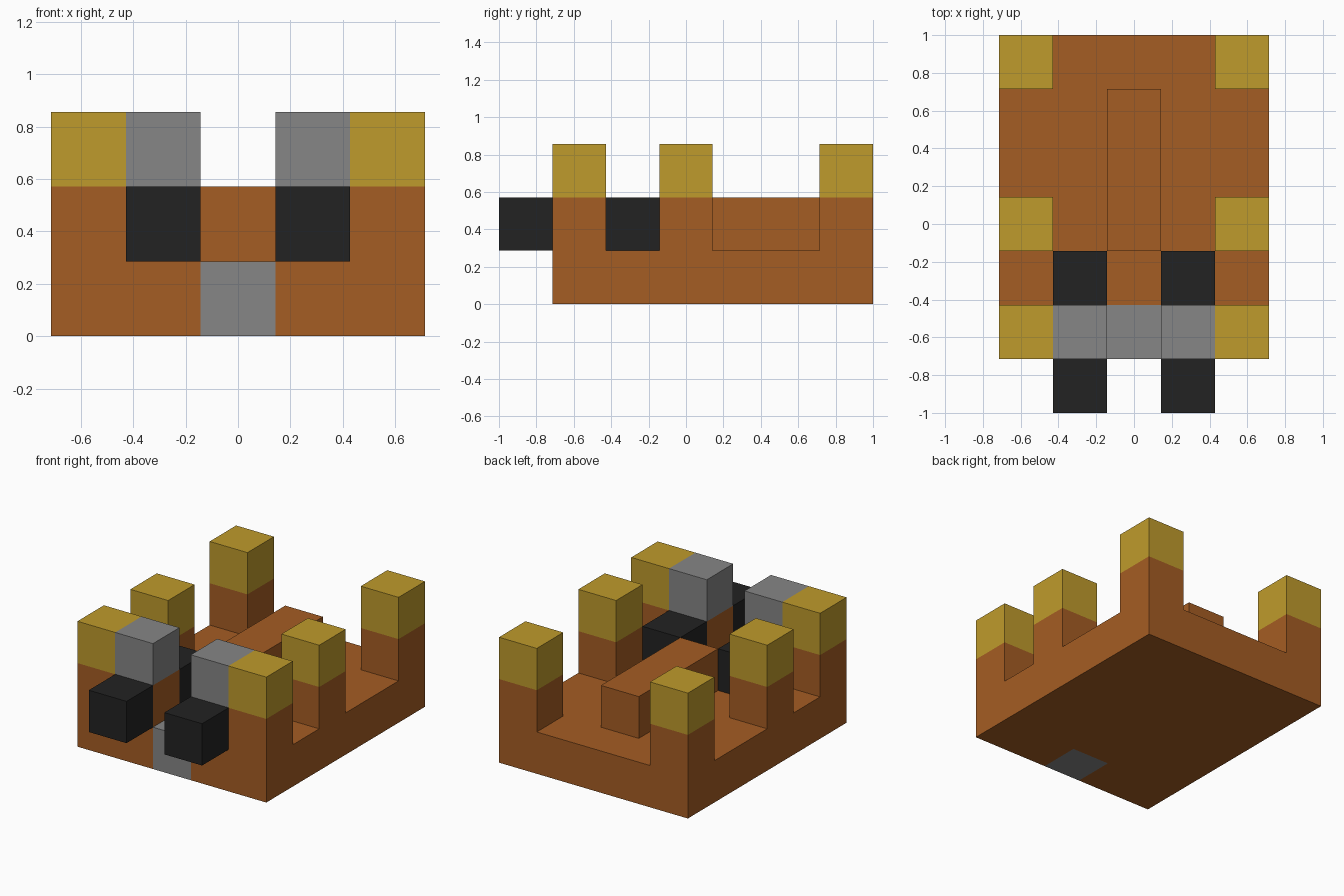
import bpy
import bmesh

if "Cube" in bpy.data.objects:
    bpy.data.objects.remove(bpy.data.objects["Cube"], do_unlink=True)

U = 2 / 7  # edge of one block; the model is 5 x 7 x 3 blocks


def material(name, r, g, b):
    m = bpy.data.materials.new(name)
    m.use_nodes = True
    m.diffuse_color = (r, g, b, 1)
    m.node_tree.nodes["Principled BSDF"].inputs["Base Color"].default_value = (r, g, b, 1)
    return m


orange = material("burnt orange", 0.376, 0.109, 0.017)
gold = material("gold", 0.520, 0.328, 0.025)
grey = material("mid grey", 0.238, 0.238, 0.238)
black = material("soft black", 0.016, 0.016, 0.016)


def prism(name, outline, bottom, top, mat):
    """Extrude a counter-clockwise outline, given in blocks, from bottom to top."""
    bm = bmesh.new()
    # x is counted from the centre line, y from the front end
    verts = [bm.verts.new((x * U, y * U - 1, bottom * U)) for x, y in outline]
    face = bm.faces.new(verts)
    ext = bmesh.ops.extrude_face_region(bm, geom=[face])["geom"]
    moved = [v for v in ext if isinstance(v, bmesh.types.BMVert)]
    bmesh.ops.translate(bm, verts=moved, vec=(0, 0, (top - bottom) * U))
    bmesh.ops.recalc_face_normals(bm, faces=bm.faces[:])
    mesh = bpy.data.meshes.new(name)
    bm.to_mesh(mesh)
    bm.free()
    mesh.materials.append(mat)
    obj = bpy.data.objects.new(name, mesh)
    bpy.context.collection.objects.link(obj)
    return obj


def box(name, x0, x1, y0, y1, z0, z1, mat):
    return prism(name, [(x0, y0), (x1, y0), (x1, y1), (x0, y1)], z0, z1, mat)


def pair(name, x0, x1, *rest):
    """The same box on the left (+x) and the right (-x)."""
    box("left_" + name, x0, x1, *rest)
    box("right_" + name, -x1, -x0, *rest)


# Floor slab with a notch at the front, filled by the grey block
prism("floor", [(-2.5, 1), (-.5, 1), (-.5, 2), (.5, 2), (.5, 1), (2.5, 1),
                (2.5, 7), (-2.5, 7)], 0, 1, orange)
box("front_block", -.5, .5, 1, 2, 0, 1, grey)

# Raised centre ridge
box("centre_ridge", -.5, .5, 3, 6, 1, 2, orange)

# Front walls with grey inner tops
pair("front_wall", .5, 2.5, 1, 2, 1, 2, orange)
pair("front_wall_top", .5, 1.5, 1, 2, 2, 3, grey)

# Side posts and gold caps
for place, y in (("middle", 3), ("rear", 6)):
    pair(place + "_post", 1.5, 2.5, y, y + 1, 1, 2, orange)
for place, y in (("front", 1), ("middle", 3), ("rear", 6)):
    pair(place + "_cap", 1.5, 2.5, y, y + 1, 2, 3, gold)

# Black blocks before and behind the front walls
pair("front_black_block", .5, 1.5, 0, 1, 1, 2, black)
pair("inner_black_block", .5, 1.5, 2, 3, 1, 2, black)
